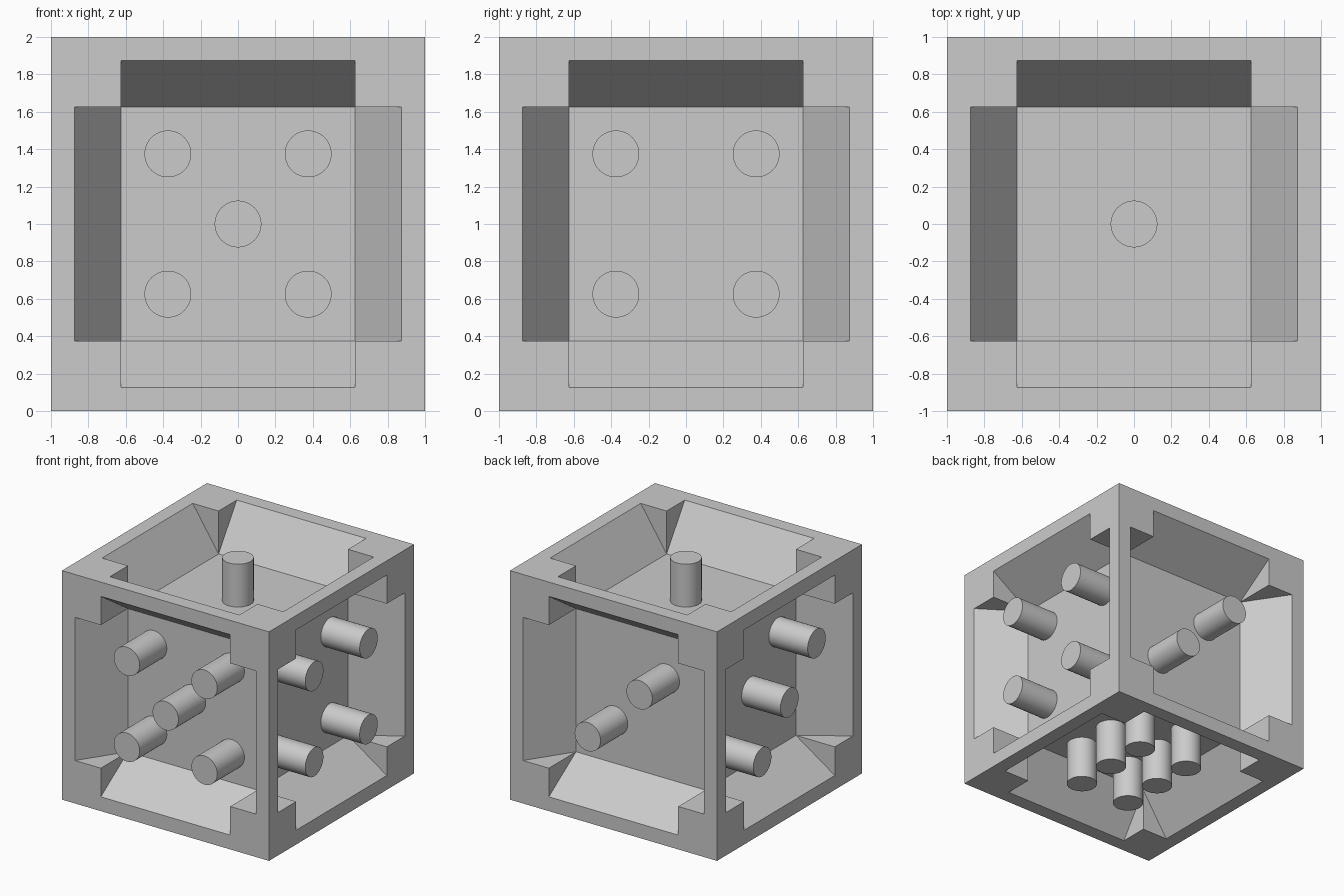
import bpy
import bmesh
import math
from mathutils import Matrix, Vector

cube = bpy.data.objects.get("Cube")
if cube:
    bpy.data.objects.remove(cube, do_unlink=True)

IN, ARM, OUT = 0.625, 0.875, 1.0   # floor half-size, arm reach, cube half-size
PEG_R, D, S = 0.125, 0.375, 0.25   # peg radius, wide and narrow peg offsets

grey = bpy.data.materials.new("plain grey")
grey.use_nodes = True
colour = (0.6, 0.6, 0.6, 1)
grey.diffuse_color = colour
grey.node_tree.nodes["Principled BSDF"].inputs["Base Color"].default_value = colour

X, Y, Z = Vector((1, 0, 0)), Vector((0, 1, 0)), Vector((0, 0, 1))
diagonal = lambda d: [(d, d), (-d, -d)]
corners = [(u, v) for u in (-D, D) for v in (-D, D)]

# Each side: its across and up directions, and where its pegs stand
SIDES = {
    "top": (X, Y, [(0, 0)]),
    "bottom": (X, -Y, [(u, v) for u in (-S, S) for v in (-D, 0, D)]),
    "front": (X, Z, corners + [(0, 0)]),
    "back": (-X, Z, diagonal(S)),
    "right": (Y, Z, corners),
    "left": (-Y, Z, diagonal(D) + [(0, 0)]),
}


def side_matrix(across, up):
    rot = Matrix((across, up, across.cross(up))).transposed().to_4x4()
    return Matrix.Translation((0, 0, OUT)) @ rot


def make_object(name, bm):
    mesh = bpy.data.meshes.new(name)
    bm.to_mesh(mesh)
    bm.free()
    mesh.materials.append(grey)
    obj = bpy.data.objects.new(name, mesh)
    bpy.context.collection.objects.link(obj)
    return obj


def add_pocket_side(bm, matrix):
    def face(points, turn=0):
        m = matrix @ Matrix.Rotation(turn, 4, "Z")
        bm.faces.new([bm.verts.new(m @ Vector(p)) for p in points])

    # Sunken floor
    face([(-IN, -IN, IN), (IN, -IN, IN), (IN, IN, IN), (-IN, IN, IN)])
    for k in range(4):
        turn = k * math.pi / 2
        # Sloped wall and its two triangular cheeks
        face([(ARM, -IN, OUT), (ARM, IN, OUT), (IN, IN, IN), (IN, -IN, IN)], turn)
        face([(IN, IN, IN), (ARM, IN, OUT), (IN, IN, OUT)], turn)
        face([(IN, -IN, OUT), (ARM, -IN, OUT), (IN, -IN, IN)], turn)
        # Flat rim beside the arm and at the corner
        face([(ARM, -IN, OUT), (OUT, -OUT, OUT), (OUT, OUT, OUT), (ARM, IN, OUT)], turn)
        face([(IN, IN, OUT), (ARM, IN, OUT), (OUT, OUT, OUT), (IN, ARM, OUT)], turn)


# Cube body with a cross-shaped pocket on each side
body = bmesh.new()
for across, up, _ in SIDES.values():
    add_pocket_side(body, side_matrix(across, up))
bmesh.ops.remove_doubles(body, verts=body.verts, dist=0.0001)
make_object("pocketed_cube", body)

# Round pegs rising from each pocket floor, flush with the rim
for name, (across, up, spots) in SIDES.items():
    bm = bmesh.new()
    for u, v in spots:
        place = Matrix.Translation((u, v, (IN + OUT) / 2))
        bmesh.ops.create_cone(bm, cap_ends=True, segments=48, radius1=PEG_R,
                              radius2=PEG_R, depth=OUT - IN,
                              matrix=side_matrix(across, up) @ place)
    pegs = make_object(name + "_pegs", bm)
    bpy.ops.object.select_all(action="DESELECT")
    pegs.select_set(True)
    bpy.context.view_layer.objects.active = pegs
    bpy.ops.object.shade_smooth_by_angle(angle=math.radians(30))
